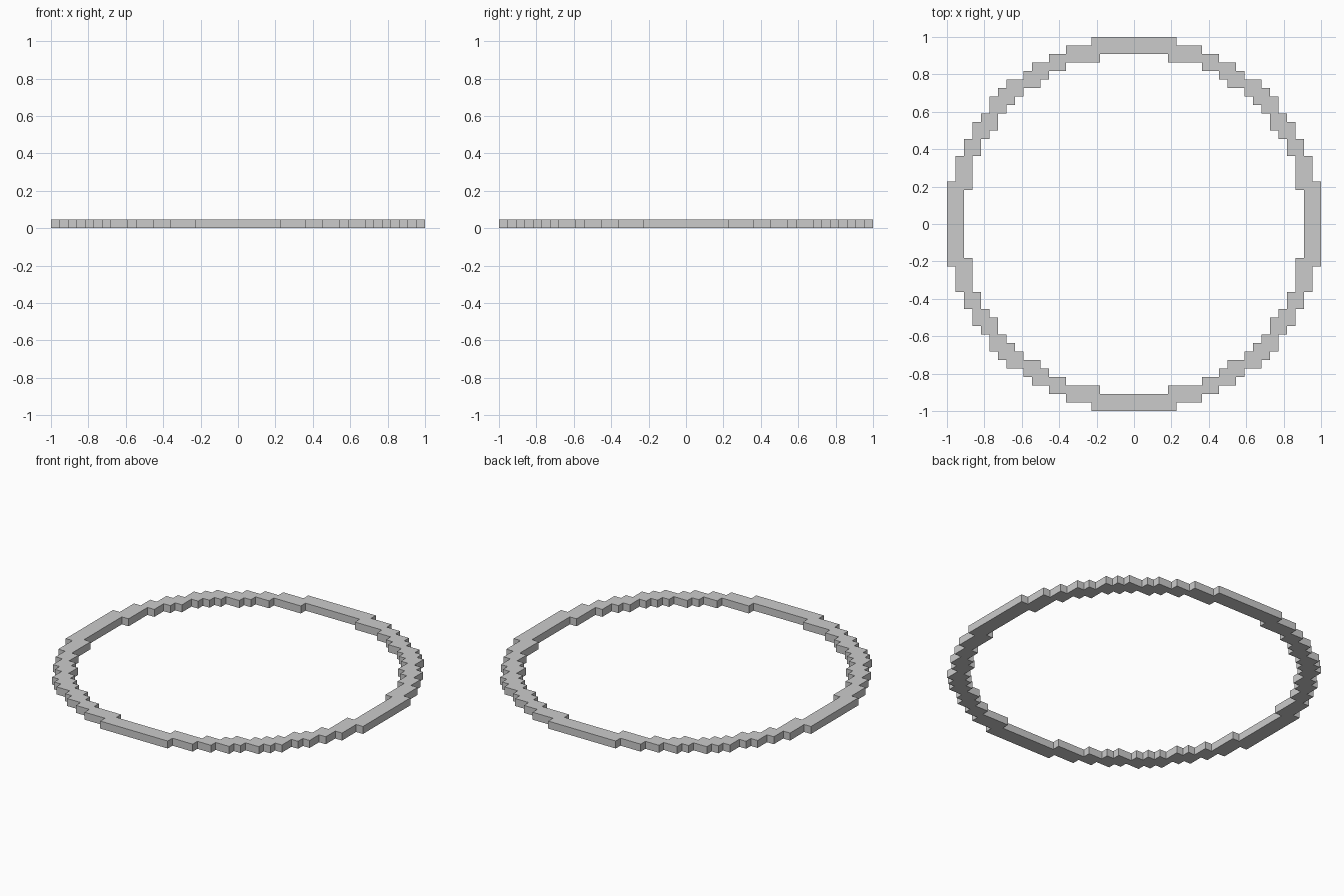
import bpy, bmesh, math

if "Cube" in bpy.data.objects:
    bpy.data.objects.remove(bpy.data.objects["Cube"])

R_OUT, R_IN = 22, 20          # radii in blocks
CELL = 1.0 / R_OUT            # block size, also the ring height


def half_width(radius, row):
    """Half width in blocks of a stepped disc at a row (row 0 touches the centre line)."""
    d = radius ** 2 - (row + 0.5) ** 2
    return math.floor(math.sqrt(d) + 0.5) if d > 0 else 0


bm = bmesh.new()
verts = {}


def corner(i, j):
    if (i, j) not in verts:
        verts[i, j] = bm.verts.new((i * CELL, j * CELL, 0))
    return verts[i, j]


# Flat stepped ring, one quarter mirrored to four
for row in range(R_OUT):
    for col in range(half_width(R_IN, row), half_width(R_OUT, row)):
        for i in (col, -col - 1):
            for j in (row, -row - 1):
                bm.faces.new([corner(i, j), corner(i + 1, j),
                              corner(i + 1, j + 1), corner(i, j + 1)])

# Raise to one block thick, closed underneath
ext = bmesh.ops.extrude_face_region(bm, geom=bm.faces[:], use_keep_orig=True)
top = [g for g in ext["geom"] if isinstance(g, bmesh.types.BMVert)]
bmesh.ops.translate(bm, verts=top, vec=(0, 0, CELL))
bmesh.ops.recalc_face_normals(bm, faces=bm.faces[:])

# Merge the coplanar blocks into clean flat faces
bmesh.ops.dissolve_limit(bm, angle_limit=0.01, verts=bm.verts[:], edges=bm.edges[:])

mesh = bpy.data.meshes.new("stepped_ring")
bm.to_mesh(mesh)
bm.free()
ring = bpy.data.objects.new("stepped_ring", mesh)
bpy.context.collection.objects.link(ring)
